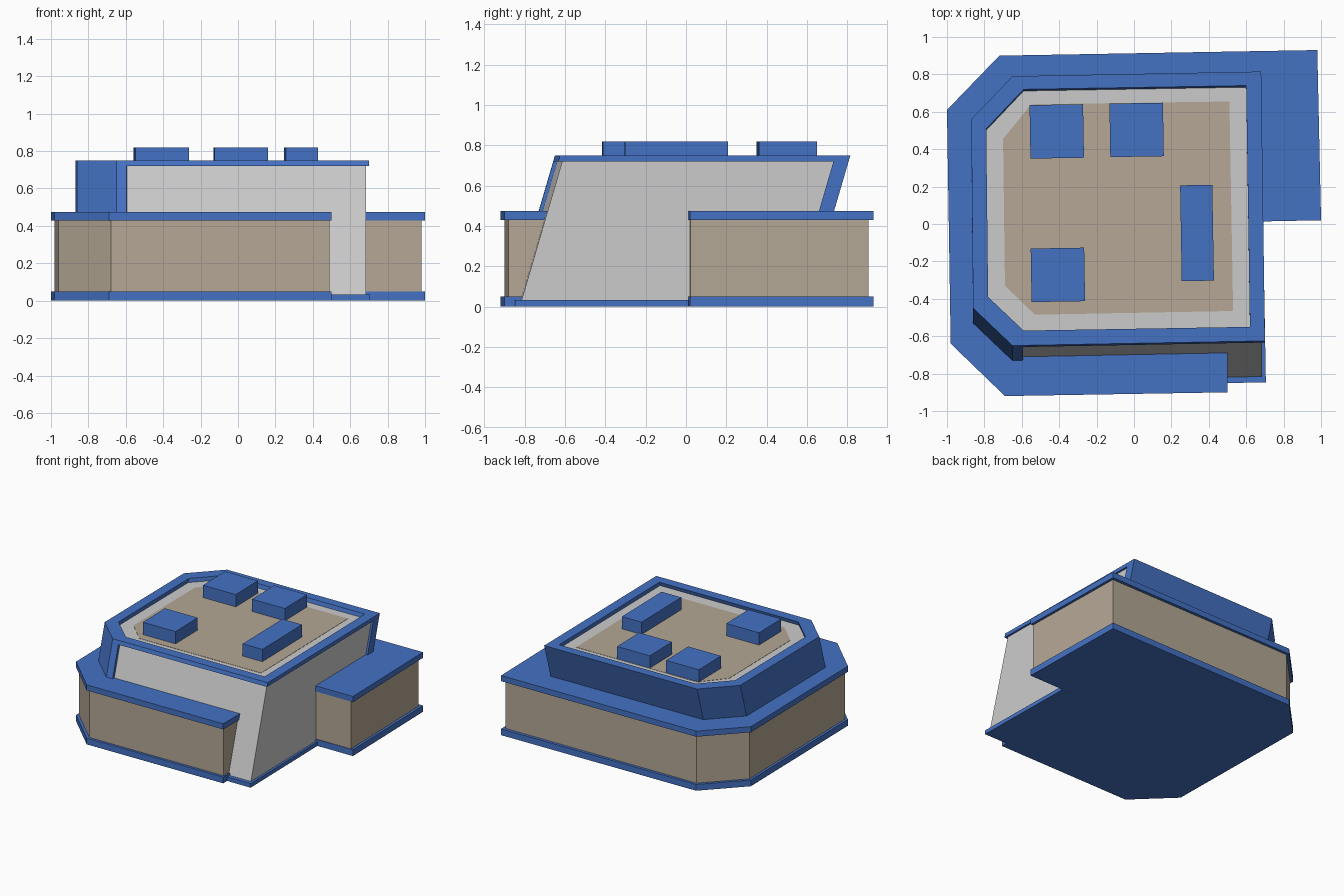
import bpy, bmesh

if "Cube" in bpy.data.objects:
    bpy.data.objects.remove(bpy.data.objects["Cube"])

SHEAR = 0.293   # the core leans towards the back
TOP = 0.75      # height at which the leaning outlines are given


def material(name, rgb):
    m = bpy.data.materials.new(name)
    m.diffuse_color = (*rgb, 1)
    m.use_nodes = True
    m.node_tree.nodes["Principled BSDF"].inputs["Base Color"].default_value = m.diffuse_color
    return m


BLUE = material("blue", (0.058, 0.168, 0.552))
BEIGE = material("beige", (0.46, 0.39, 0.30))


def prism(name, outline, z0, z1, mat=None, hole=None, shear=0.0):
    """Extrude an outline from z0 to z1, optionally leaning and with a hole."""
    bm = bmesh.new()

    def loop(points, z):
        return [bm.verts.new((x, y + shear * (z - TOP), z)) for x, y in points]

    def bridge(a, b):
        for i in range(len(a)):
            j = (i + 1) % len(a)
            bm.faces.new((a[i], a[j], b[j], b[i]))

    low, high = loop(outline, z0), loop(outline, z1)
    bridge(low, high)
    if hole:
        hole_low, hole_high = loop(hole, z0), loop(hole, z1)
        bridge(hole_low, hole_high)
        bridge(low, hole_low)
        bridge(high, hole_high)
    else:
        bm.faces.new(low)
        bm.faces.new(high)
    bmesh.ops.recalc_face_normals(bm, faces=bm.faces)
    mesh = bpy.data.meshes.new(name)
    bm.to_mesh(mesh)
    bm.free()
    if mat:
        mesh.materials.append(mat)
    obj = bpy.data.objects.new(name, mesh)
    bpy.context.collection.objects.link(obj)
    return obj


# Lower storey: two slabs with a wall block between, notched at the front right
slab = [(-1, 0.61), (-0.72, 0.90), (0.98, 0.93), (1.0, 0.02),
        (0.50, 0.01), (0.50, -0.90), (-0.69, -0.92), (-0.98, -0.64)]
wall = [(-0.98, 0.60), (-0.71, 0.88), (0.96, 0.905), (0.98, 0.023),
        (0.49, 0.015), (0.49, -0.88), (-0.68, -0.90), (-0.96, -0.63)]
prism("floor_slab", slab, 0, 0.05, BLUE)
prism("lower_walls", wall, 0.05, 0.43, BEIGE)
prism("terrace_slab", slab, 0.43, 0.475, BLUE)

# Leaning core that fills the notch, and its foot
core = [(-0.85, 0.55), (-0.64, 0.77), (0.665, 0.795), (0.685, -0.605),
        (-0.64, -0.63), (-0.84, -0.44)]
foot = [(0.50, 0.01), (0.69, 0.013), (0.70, -0.627), (0.50, -0.63)]
prism("core", core, 0.03, 0.72, shear=SHEAR)
prism("core_foot", [(0.50, 0.01), (0.69, 0.013), (0.705, -0.847), (0.50, -0.85)],
      0, 0.032, BLUE)

# Blue shell round the back and left, and the roof rim
rim_out = [(-0.87, 0.56), (-0.65, 0.79), (0.68, 0.815), (0.70, -0.625),
           (-0.65, -0.65), (-0.86, -0.45)]
rim_in = [(-0.79, 0.51), (-0.59, 0.72), (0.60, 0.74), (0.62, -0.55),
          (-0.59, -0.57), (-0.78, -0.39)]
shell = [(0.681, 0.74), rim_out[2], rim_out[1], rim_out[0], rim_out[5], rim_out[4],
         (-0.595, -0.649), rim_in[4], rim_in[5], rim_in[0], rim_in[1], rim_in[2]]
prism("outer_shell", shell, 0.46, 0.72, BLUE, shear=SHEAR)
prism("roof_rim", rim_out, 0.72, TOP, BLUE, hole=rim_in, shear=SHEAR)

# Roof panel
panel = [(-0.70, 0.455), (-0.55, 0.64), (0.51, 0.655), (0.53, -0.465),
         (-0.53, -0.485), (-0.69, -0.33)]
prism("roof_panel", panel, 0.715, 0.722, BEIGE)

# Roof boxes: centre and half sizes, turned slightly like the rest
boxes = [(-0.413, 0.495, 0.143, 0.143), (0.014, 0.503, 0.143, 0.143),
         (0.337, -0.048, 0.086, 0.256), (-0.407, -0.272, 0.143, 0.143)]
for n, (cx, cy, a, b) in enumerate(boxes, 1):
    corners = [(cx + sx * a - 0.0168 * sy * b, cy + sy * b + 0.0168 * sx * a)
               for sx, sy in ((-1, -1), (1, -1), (1, 1), (-1, 1))]
    prism(f"roof_box_{n}", corners, 0.72, 0.82, BLUE)
